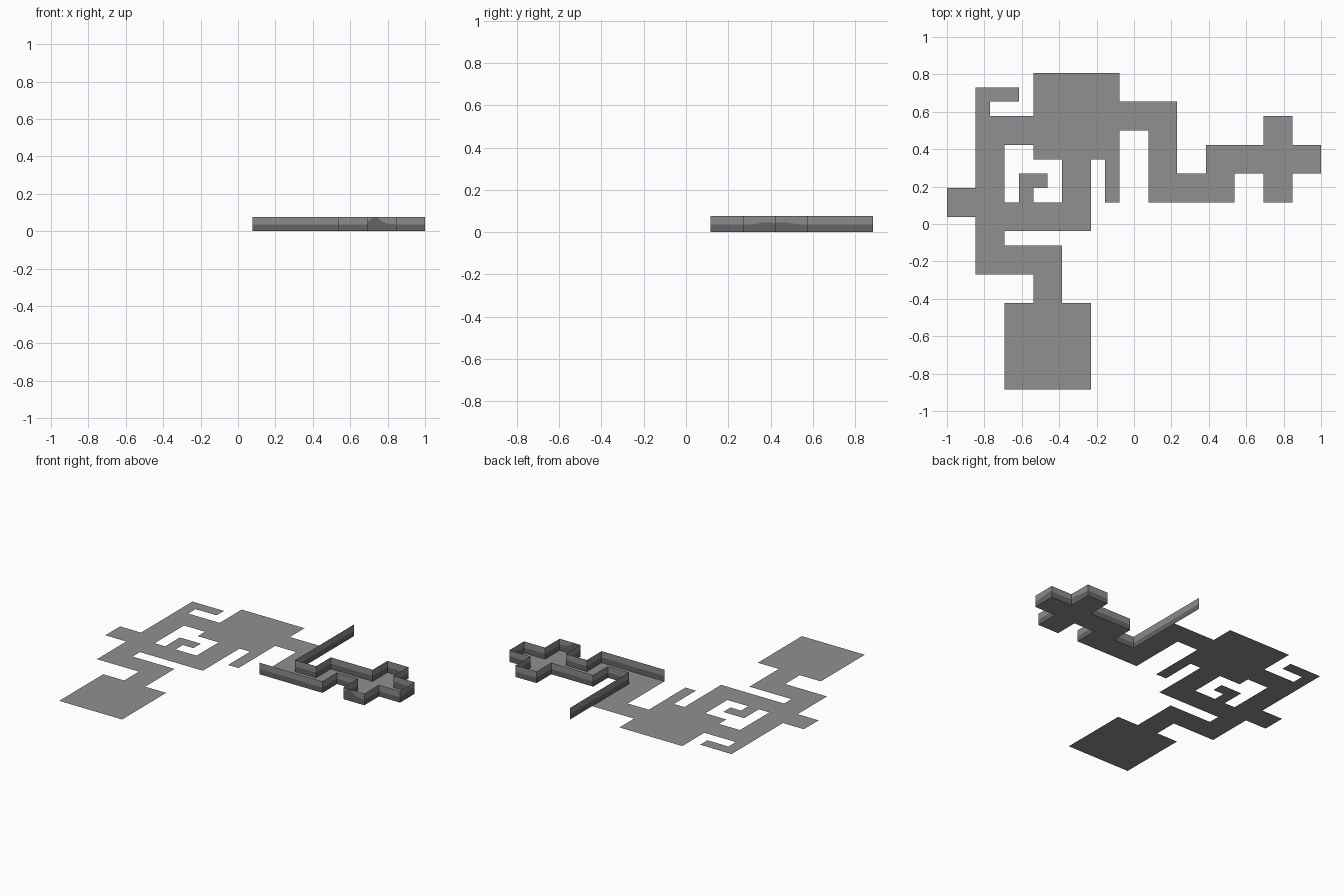
import bpy, math

if "Cube" in bpy.data.objects:
    bpy.data.objects.remove(bpy.data.objects["Cube"])

U = 1 / 13            # floor plan module
WALL_H = 1.0 * U      # wall height
SPLIT = 0.035         # top of the dark lower band


def material(name, v):
    m = bpy.data.materials.new(name)
    m.diffuse_color = (v, v, v, 1)
    m.use_nodes = True
    m.node_tree.nodes["Principled BSDF"].inputs["Base Color"].default_value = m.diffuse_color
    return m


FLOOR = material("floor grey", 0.28)
UPPER = material("wall light grey", 0.26)
LOWER = material("wall dark grey", 0.13)


def add_object(name, verts, faces, mats, indices=None):
    mesh = bpy.data.meshes.new(name)
    mesh.from_pydata(verts, [], faces)
    for m in mats:
        mesh.materials.append(m)
    for p, i in zip(mesh.polygons, indices or [0] * len(faces)):
        p.material_index = i
    ob = bpy.data.objects.new(name, mesh)
    bpy.context.collection.objects.link(ob)
    return ob


# Floor: rooms and corridors as rectangles (x0, x1, y0, y1) in modules
rooms = [
    (-11, -9, -3.5, 7.5), (-11, -10, 7.5, 9.5), (-10, -8, 8.5, 9.5),    # west corridor and hook
    (-13, -11, 0.5, 2.5), (-9, -7, 5.5, 7.5),                           # stub and link
    (-7, -1, 4.5, 10.5), (-2, -1, 1.5, 4.5),                            # north hall and alcove
    (-5, -3, -0.5, 4.5), (-9, -5, -0.5, 1.5),                           # inner ring
    (-8, -7, 1.5, 3.5), (-7, -6, 2.5, 3.5),                             # inner hook
    (-9, -5, -3.5, -1.5), (-7, -5, -5.5, -3.5), (-9, -3, -11.5, -5.5),  # south hall
    (-1, 3, 6.5, 8.5), (1, 3, 1.5, 6.5), (3, 7, 1.5, 3.5),              # east corridor
    (5, 13, 3.5, 5.5), (9, 11, 5.5, 7.5), (9, 11, 1.5, 3.5),            # east cross
]
verts, faces = [], []
for x0, x1, y0, y1 in rooms:
    n = len(verts)
    verts += [(x * U, y * U, 0) for x, y in ((x0, y0), (x1, y0), (x1, y1), (x0, y1))]
    faces.append((n, n + 1, n + 2, n + 3))
add_object("floor", verts, faces, [FLOOR])

# Walls: thin upright sheets following the outline of the east wing
path = [(1, 1.5), (7, 1.5), (7, 3.5), (9, 3.5), (9, 1.5), (11, 1.5), (11, 3.5),
        (13, 3.5), (13, 5.5), (11, 5.5), (11, 7.5), (9, 7.5), (9, 5.5),
        (5, 5.5), (5, 3.5), (3, 3.5), (3, 11.5)]

# Dark stains rising above the lower band: x, y, rise, spread
stains = [(9.5, 1.5, 0.036, 0.32), (9.9, 1.5, 0.008, 0.6),
          (13, 5, 0.011, 0.5), (11, 6, 0.011, 0.5)]


def band_height(x, y):
    h = SPLIT + sum(r * math.exp(-((x - sx) ** 2 + (y - sy) ** 2) / (2 * s * s))
                    for sx, sy, r, s in stains)
    return min(h, WALL_H - 0.001)


verts, faces, indices = [], [], []
for (ax, ay), (bx, by) in zip(path, path[1:]):
    start = len(verts)
    steps = int(abs(bx - ax) + abs(by - ay)) * 5
    for i in range(steps + 1):
        t = i / steps
        x, y = ax + (bx - ax) * t, ay + (by - ay) * t
        verts += [(x * U, y * U, z) for z in (0, band_height(x, y), WALL_H)]
    for i in range(steps):
        for k, mat in ((0, 1), (1, 0)):
            a = start + 3 * i + k
            faces.append((a, a + 3, a + 4, a + 1))
            indices.append(mat)
add_object("east_wing_walls", verts, faces, [UPPER, LOWER], indices)
